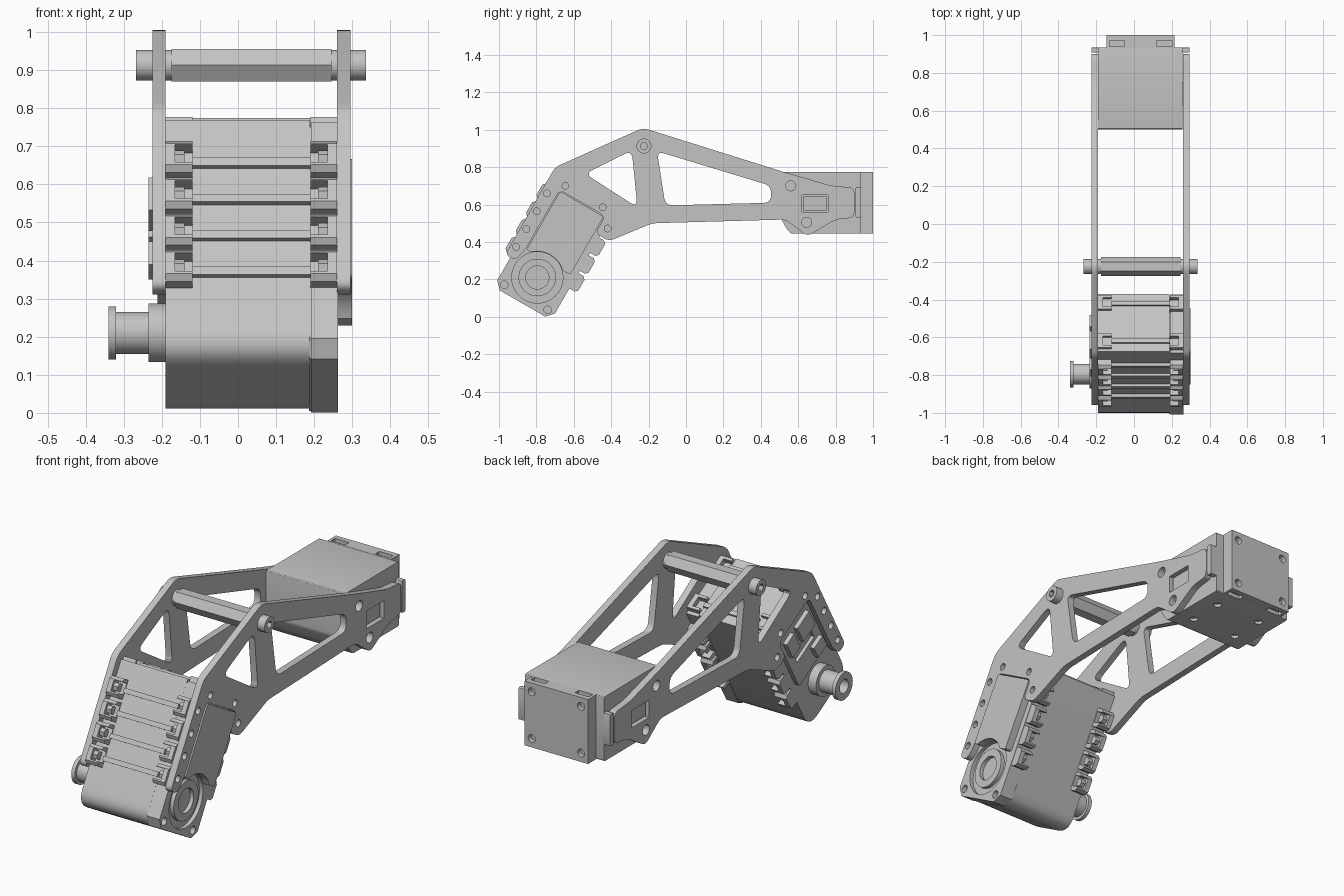
import bpy, bmesh, math
from mathutils import Vector, Matrix

if "Cube" in bpy.data.objects:
    bpy.data.objects.remove(bpy.data.objects["Cube"])

GREY = bpy.data.materials.new("light grey")
GREY.use_nodes = True
COLOUR = (0.55, 0.55, 0.55, 1)
GREY.diffuse_color = COLOUR
GREY.node_tree.nodes["Principled BSDF"].inputs["Base Color"].default_value = COLOUR

MID = 0.035                       # middle plane of the two arms
SERVO = Matrix.Translation((0, -0.795, 0.21)) @ Matrix.Rotation(math.radians(-30), 4, 'X')
WORLD = Matrix.Identity(4)


def rect(a0, a1, b0, b1):
    return [(a0, b0), (a1, b0), (a1, b1), (a0, b1)]


def circle(a, b, r, n=32):
    return [(a + r * math.cos(math.tau * i / n), b + r * math.sin(math.tau * i / n)) for i in range(n)]


def rounded(pts, r, steps=5):
    """Polygon with softened corners."""
    out = []
    for i, p in enumerate(pts):
        p, a, b = Vector(p), Vector(pts[i - 1]), Vector(pts[(i + 1) % len(pts)])
        s = p + (a - p).normalized() * min(r, (a - p).length * 0.45)
        e = p + (b - p).normalized() * min(r, (b - p).length * 0.45)
        for k in range(steps + 1):
            t = k / steps
            out.append(tuple(s * (1 - t) ** 2 + p * 2 * t * (1 - t) + e * t * t))
    return out


def mesh_of(name, prisms, matrix):
    """Each prism is (outline, start, end[, axis])."""
    bm = bmesh.new()
    for pts, lo, hi, *axis in prisms:
        ax = axis[0] if axis else 'x'
        place = {'x': lambda a, b, c: (c, a, b), 'y': lambda a, b, c: (a, c, b),
                 'z': lambda a, b, c: (a, b, c)}[ax]
        rings = [[bm.verts.new(place(a, b, c)) for a, b in pts] for c in (lo, hi)]
        bm.faces.new(rings[0])
        bm.faces.new(rings[1][::-1])
        for i in range(len(pts)):
            bm.faces.new((rings[0][i - 1], rings[0][i], rings[1][i], rings[1][i - 1]))
    bmesh.ops.recalc_face_normals(bm, faces=bm.faces)
    bm.transform(matrix)
    me = bpy.data.meshes.new(name)
    bm.to_mesh(me)
    bm.free()
    ob = bpy.data.objects.new(name, me)
    bpy.context.collection.objects.link(ob)
    return ob


def solid(name, prisms, cuts=(), matrix=WORLD):
    ob = mesh_of(name, prisms, matrix)
    ob.data.materials.append(GREY)
    bpy.ops.object.select_all(action='DESELECT')
    ob.select_set(True)
    bpy.context.view_layer.objects.active = ob
    if cuts:
        cutter = mesh_of("cutter", cuts, matrix)
        cutter.hide_render = True
        mod = ob.modifiers.new("cut", 'BOOLEAN')
        mod.operation, mod.solver, mod.object = 'DIFFERENCE', 'EXACT', cutter
        bpy.ops.object.modifier_apply(modifier=mod.name)
        bpy.data.objects.remove(cutter)
    bpy.ops.object.shade_smooth_by_angle(angle=math.radians(30))
    return ob


def servo_yz(v, u):
    p = SERVO @ Vector((0, v, u))
    return p.y, p.z


# Side arms: a plate with a slot for the servo, two truss windows and holes
arm = [servo_yz(v, u) for v, u in [(0.235, 0.36), (0.15, 0.36), (0.15, 0.465), (-0.13, 0.465),
                                   (-0.13, 0.09), (-0.15, 0.02), (-0.21, 0.02)]]
arm += [(-0.70, 0.80), (-0.23, 1.01), (0.52, 0.775), (0.78, 0.70), (0.90, 0.69), (0.90, 0.53),
        (0.80, 0.52), (0.65, 0.43), (0.53, 0.52), (-0.18, 0.50)]
window_a = rounded([(-0.54, 0.765), (-0.26, 0.585), (-0.29, 0.89)], 0.045)
window_b = rounded([(-0.155, 0.885), (0.455, 0.70), (0.455, 0.61), (-0.11, 0.595)], 0.04)
lug_u = [0.085 + 0.11 * k for k in range(4)]
holes = [(-0.18, u) for u in lug_u] + [(0.195, lug_u[3]), (-0.115, 0.5), (0.115, 0.5)]
round_cuts = [circle(*servo_yz(v, u), 0.018, 16) for v, u in holes]
round_cuts += [circle(0.56, 0.70, 0.027, 20), circle(0.645, 0.505, 0.027, 20)]
for name, x0, x1 in (("left_arm", 0.26, 0.295), ("right_arm", -0.225, -0.19)):
    openings = [window_a, window_b, rect(0.62, 0.76, 0.56, 0.65)] + round_cuts
    solid(name, [(rounded(arm, 0.03), x0, x1)], [(o, x0 - 0.05, x1 + 0.05) for o in openings])

# Cross rod: hexagon spacer with collars and bolt heads
ROD = (-0.225, 0.913)
solid("cross_rod", [(circle(*ROD, 0.049, 6), -0.175, 0.245)])
solid("rod_collars", [(circle(*ROD, 0.04), -0.19, -0.175), (circle(*ROD, 0.04), 0.245, 0.26)])
solid("rod_bolts", [(circle(*ROD, 0.04), -0.268, -0.225), (circle(*ROD, 0.04), 0.295, 0.336)],
      [(circle(*ROD, 0.02, 6), -0.28, -0.245), (circle(*ROD, 0.02, 6), 0.315, 0.35)])

# Servo case, rounded at the foot
case = rounded(rect(-0.175, 0.175, -0.16, 0.3), 0.085, 8)[:18]
case += [(0.175, 0.545), (-0.175, 0.545)]
solid("servo_case", [(case, -0.19, 0.188)], matrix=SERVO)
cap = [(-0.14, -0.16), (0.14, -0.16), (0.178, -0.12), (0.178, 0.535), (-0.178, 0.535), (-0.178, -0.12)]
solid("servo_cap", [(cap, 0.192, 0.262)],
      [(circle(0, 0, 0.137, 48), 0.242, 0.3)] +
      [(circle(s * 0.134, -0.122, 0.02, 16), 0.23, 0.3) for s in (-1, 1)], SERVO)
solid("case_seam", [([(v * 0.98, u * 0.98) for v, u in cap], 0.186, 0.194)], matrix=SERVO)

# Idler bearing on the left side
solid("bearing_ring", [(circle(0, 0, 0.1, 48), 0.23, 0.262)],
      [(circle(0, 0, 0.062, 40), 0.2, 0.3)], SERVO)
solid("left_panel", [(rounded(rect(-0.125, 0.145, 0.1, 0.46), 0.015), 0.25, 0.3)],
      [(circle(0, 0, 0.14, 48), 0.2, 0.4)], SERVO)

# Drive side: raised panel, connectors, horn and grooved output shaft
solid("right_panel", [(rounded(rect(-0.12, 0.14, 0.12, 0.455), 0.015), -0.212, -0.18)],
      [(rect(-0.07, 0.09, 0.24, 0.3), -0.25, -0.195)], SERVO)
solid("right_connectors", [(rect(-0.09, 0.02, 0.32, 0.42), -0.235, -0.2),
                           (rect(0.05, 0.12, 0.32, 0.42), -0.235, -0.2),
                           (rect(-0.1, -0.02, 0.15, 0.22), -0.235, -0.2)], matrix=SERVO)
solid("output_horn", [(rounded(circle(0, 0, 0.077, 40), 0.002, 1), -0.235, -0.185)], matrix=SERVO)
solid("output_shaft", [(circle(0, 0, 0.055, 40), -0.322, -0.23)],
      [(circle(0, 0, 0.035), -0.4, -0.27)], SERVO)
solid("shaft_flange", [(circle(0, 0, 0.07, 40), -0.34, -0.32)],
      [(circle(0, 0, 0.035), -0.4, -0.3)], SERVO)

# Mounting lugs with nut pockets, along both long edges and the top
lugs, pockets = [], []
for side in (-1, 1):
    x0, x1 = sorted((MID + side * 0.155, MID + side * 0.225))
    p0, p1 = sorted((MID + side * 0.14, MID + side * 0.2))
    for face in (-1, 1):
        for u in lug_u:
            lug = [(0.165, u - 0.05), (0.21, u - 0.05), (0.225, u - 0.035),
                   (0.225, u + 0.03), (0.21, u + 0.045), (0.165, u + 0.045)]
            lugs.append(([(face * v, w) for v, w in lug], x0, x1))
            v0, v1 = sorted((face * 0.18, face * 0.25))
            pockets.append((rect(v0, v1, u - 0.027, u + 0.027), p0, p1))
        v0, v1 = sorted((face * 0.075, face * 0.16))
        lugs.append((rect(v0, v1, 0.5, 0.562), x0, x1))
        v0, v1 = sorted((face * 0.09, face * 0.145))
        pockets.append((rect(v0, v1, 0.53, 0.6), p0, p1))
solid("mounting_lugs", lugs, pockets, SERVO)
solid("lug_nuts", [(circle(face * 0.195, u, 0.022, 6), MID + s * 0.2, MID + s * 0.175)
                   for face in (-1, 1) for s in (-1, 1) for u in lug_u], matrix=SERVO)
solid("front_ribs", [(rect(-0.192, -0.17, u - 0.018, u + 0.006), -0.12, 0.19) for u in lug_u],
      matrix=SERVO)
solid("top_ribs", [(rect(v - 0.012, v + 0.012, 0.54, 0.555), -0.12, 0.19) for v in (-0.115, 0.115)],
      matrix=SERVO)

# Rear box between the arm ends
box = [(0.5, 0.775), (0.935, 0.775), (0.935, 0.445), (0.56, 0.445), (0.535, 0.475), (0.5, 0.54)]
solid("rear_box", [(rounded(box, 0.01, 3), -0.19, 0.258)],
      [(circle(MID + s * 0.13, y, 0.02, 20), 0.4, 0.46, 'z') for s in (-1, 1) for y in (0.65, 0.83)])
end_cuts = [(circle(MID + s * 0.14, z, 0.02, 20), 0.975, 1.05, 'y') for s in (-1, 1) for z in (0.49, 0.73)]
for s in (-1, 1):
    x0, x1 = sorted((MID + s * 0.085, MID + s * 0.165))
    end_cuts += [(rect(x0, x1, 0.94, 0.972), 0.755, 0.8, 'z'), (rect(x0, x1, 0.94, 0.972), 0.42, 0.465, 'z')]
solid("end_cap", [(rect(MID - 0.18, MID + 0.18, 0.445, 0.775), 0.93, 1.0, 'y')], end_cuts)
solid("side_tabs", [(rounded(rect(0.907, 0.935, 0.53, 0.695), 0.008, 2), -0.225, -0.18),
                    (rounded(rect(0.907, 0.935, 0.53, 0.695), 0.008, 2), 0.25, 0.295)])
solid("side_sockets", [(rect(0.628, 0.752, 0.568, 0.642), -0.21, -0.18),
                       (rect(0.628, 0.752, 0.568, 0.642), 0.25, 0.28)])
